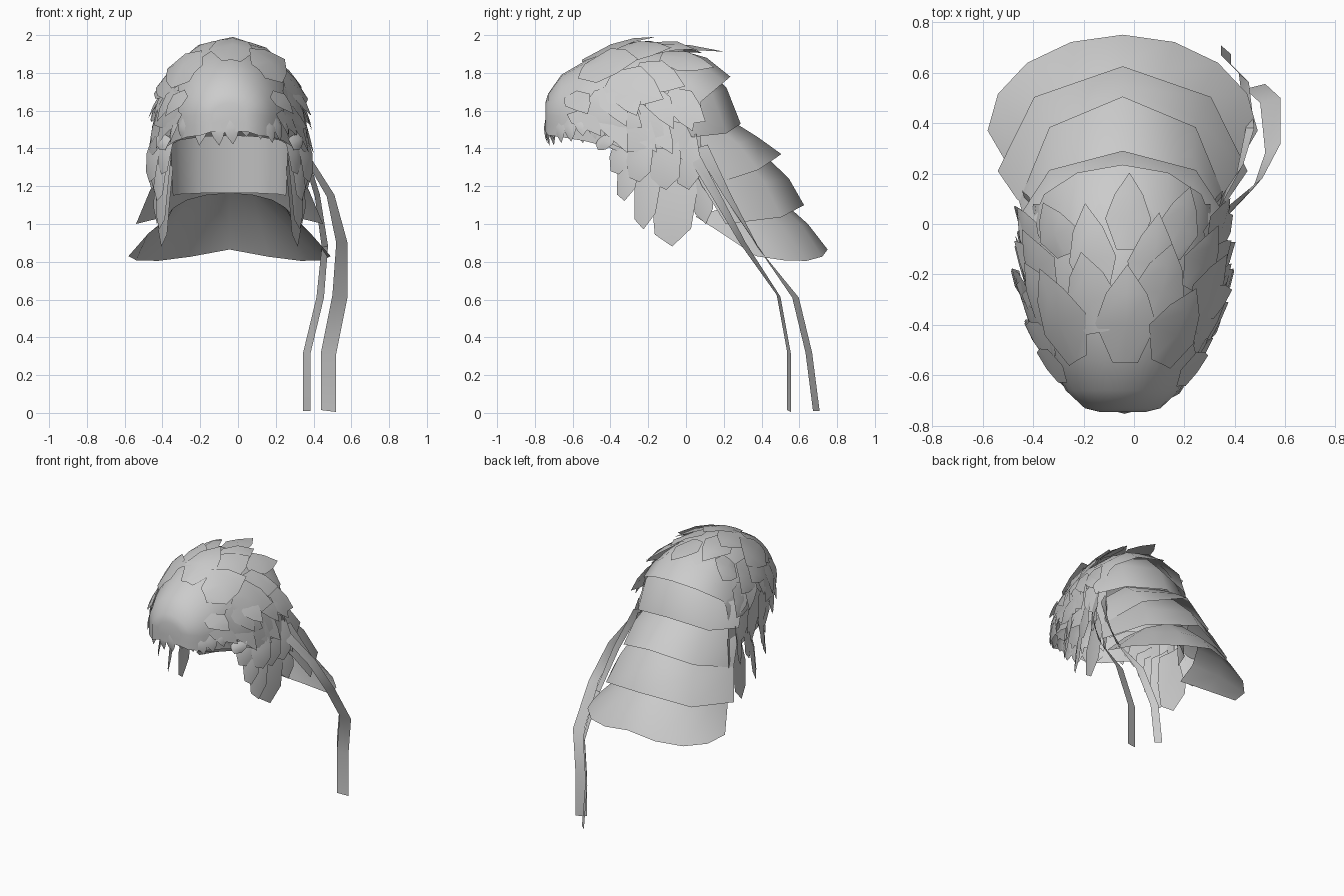
import bpy, bmesh, math, random
from mathutils import Vector

if "Cube" in bpy.data.objects:
    bpy.data.objects.remove(bpy.data.objects["Cube"], do_unlink=True)
random.seed(4)
AXIS = -0.045  # x of the hood's plane of symmetry

grey = bpy.data.materials.new("plain grey")
grey.use_nodes = True
grey.diffuse_color = (0.6, 0.6, 0.6, 1)
grey.node_tree.nodes["Principled BSDF"].inputs["Base Color"].default_value = (0.6, 0.6, 0.6, 1)


def finish(bm, name, x=AXIS):
    bmesh.ops.remove_doubles(bm, verts=bm.verts, dist=0.0005)
    bmesh.ops.recalc_face_normals(bm, faces=bm.faces)
    mesh = bpy.data.meshes.new(name)
    bm.to_mesh(mesh)
    bm.free()
    mesh.materials.append(grey)
    ob = bpy.data.objects.new(name, mesh)
    ob.location.x = x
    bpy.context.collection.objects.link(ob)
    bpy.ops.object.select_all(action='DESELECT')
    ob.select_set(True)
    bpy.context.view_layer.objects.active = ob
    bpy.ops.object.shade_smooth_by_angle(angle=math.radians(50))


def loft(bm, rows):
    grid = [[bm.verts.new(p) for p in row] for row in rows]
    for r0, r1 in zip(grid, grid[1:]):
        for i in range(len(r0) - 1):
            bm.faces.new((r0[i], r0[i + 1], r1[i + 1], r1[i]))
    return grid


# Hood sections: y, half width, top z, widest z, bottom z
SECTIONS = [
    (-0.745, 0.09, 1.64, 1.58, 1.49),
    (-0.73, 0.15, 1.69, 1.58, 1.47),
    (-0.66, 0.225, 1.79, 1.57, 1.46),
    (-0.54, 0.285, 1.86, 1.57, 1.44),
    (-0.42, 0.33, 1.92, 1.56, 1.41),
    (-0.25, 0.365, 1.95, 1.55, 1.34),
    (-0.05, 0.375, 1.935, 1.53, 1.30),
    (0.08, 0.355, 1.88, 1.53, 1.34),
]


def surf(y, a):
    """Point on the hood: y along it, a from -1 to 1 across it."""
    k = 0
    while k < len(SECTIONS) - 2 and y > SECTIONS[k + 1][0]:
        k += 1
    s0, s1 = SECTIONS[k], SECTIONS[k + 1]
    f = (y - s0[0]) / (s1[0] - s0[0])
    _, w, top, mid, bottom = [p + (q - p) * f for p, q in zip(s0, s1)]
    ang = max(-1, min(1, a / 0.75)) * math.pi / 2
    drop = max(0, abs(a) - 0.75) / 0.25 * (mid - bottom)
    return Vector((w * math.sin(ang), y, mid + (top - mid) * max(0, math.cos(ang)) ** 1.12 - drop))


def lifted(y, a, h):
    e = 0.02
    p = surf(y, a)
    n = (surf(y + e, a) - surf(y - e, a)).cross(surf(y, a + e) - surf(y, a - e)).normalized()
    if n.dot(p - Vector((0, -0.2, 1.5))) < 0:
        n = -n
    p += n * h
    p.z = min(p.z, 2.0)
    return p


POINTED = ((0, 0.5), (0.4, 1), (0.72, 0.6), (1, 0))
BLUNT = ((0, 0.8), (0.4, 1), (0.82, 0.8), (1, 0))


def leaf(bm, point, shape=POINTED):
    """Feather outline; point(t, side) gives its surface."""
    loft(bm, [[point(t, k * w) for k in (-1, 0, 1)] for t, w in shape])


def plate(bm, base, tip, half, shape):
    base, tip, half = Vector(base), Vector(tip), Vector(half)
    out = (tip - base).cross(half).normalized()
    if out.dot(Vector((base.x, base.y + 0.2, 0))) < 0:
        out = -out
    leaf(bm, lambda t, s: base.lerp(tip, t) + half * s
         + out * (0.012 * (1 - abs(s)) + 0.015 * math.sin(t * math.pi)), shape)


# Hood shell with a rounded brow
bm = bmesh.new()
across = [i / 8 for i in range(-8, 9)]
grid = loft(bm, [[surf(s[0], a) for a in across] for s in SECTIONS])
bm.faces.new(grid[0])
finish(bm, "hood_shell")

# Overlapping feathers on the crown and cheeks
bm = bmesh.new()
# base y, count, reach across, length, half width, lift
ROWS = [
    (-0.54, 5, 0.58, 0.38, 0.165, 0.040),
    (-0.42, 6, 0.72, 0.34, 0.140, 0.045),
    (-0.28, 6, 0.66, 0.32, 0.120, 0.050),
    (-0.13, 5, 0.56, 0.26, 0.110, 0.055),
]
for y0, count, reach, length, half, lift in ROWS:
    for i in range(count):
        a0 = reach * (2 * i / (count - 1) - 1) + random.uniform(-0.03, 0.03)
        yb = y0 + random.uniform(-0.015, 0.03)
        dy = length * (1 - 0.5 * abs(a0)) * random.uniform(0.85, 1.15)
        da = 0.32 * a0
        h = lift * random.uniform(0.7, 1.2)
        leaf(bm, lambda t, s: lifted(yb + dy * t - half * s * a0 * 0.8, a0 + da * t + half * s,
                                     0.006 + h * t + 0.008 * (1 - abs(s))))
# Smaller cheek feathers pointing down
for side in (-1, 1):
    for y0 in (-0.58, -0.46, -0.34, -0.22, -0.09):
        for a0 in (0.5, 0.7):
            yb = y0 + random.uniform(-0.03, 0.03)
            dy, da = random.uniform(0.08, 0.17), random.uniform(0.2, 0.3)
            h = random.uniform(0.03, 0.07)
            leaf(bm, lambda t, s: lifted(yb + dy * t + 0.065 * s, side * (a0 + da * t - 0.04 * s),
                                         0.006 + h * t))
finish(bm, "crown_feathers")

# Fringe of short feathers along the brow
bm = bmesh.new()
for i in range(13):
    phi = math.radians(-84 + 14 * i)
    sx, cy = math.sin(phi), math.cos(phi)
    base = (0.28 * sx, -0.46 - 0.27 * cy, 1.57)
    tip = (0.30 * sx + random.uniform(-0.025, 0.025), -0.45 - 0.27 * cy,
           1.445 + random.uniform(-0.03, 0.03))
    plate(bm, base, tip, (0.045 * cy, 0.045 * sx, 0), POINTED)
finish(bm, "brow_fringe")

# Hanging feathers beside the face: base y, z, tip y, z, half width
HANGING = [
    (-0.05, 1.32, -0.07, 0.88, 0.12),
    (-0.18, 1.36, -0.22, 0.97, 0.07),
    (-0.28, 1.40, -0.32, 1.12, 0.06),
    (-0.33, 1.45, -0.35, 1.26, 0.06),
    (-0.42, 1.47, -0.42, 1.39, 0.05),
    (0.06, 1.38, 0.11, 1.00, 0.06),
    (-0.12, 1.46, -0.10, 1.18, 0.09),
    (0.00, 1.46, 0.02, 1.18, 0.07),
    (-0.24, 1.44, -0.24, 1.22, 0.07),
]
bm = bmesh.new()
for side in (-1, 1):
    for k, (yb, zb, yt, zt, half) in enumerate(HANGING):
        x = 0.32 + 0.012 * (k % 3) + (0.04 if k > 5 else 0)
        plate(bm, (side * x, yb, zb), (side * (x + 0.03), yt, zt), (side * 0.03, half, 0.02), BLUNT)
finish(bm, "side_feathers")


# Back cape tiers, each lofted through arcs
def arc(half, side_y, side_z, mid_y, mid_z, n, dip=0):
    pts = []
    for i in range(n + 1):
        a = math.pi * (i / n - 0.5)
        c = math.cos(a)
        pts.append((half * math.sin(a), side_y + (mid_y - side_y) * c,
                    side_z + (mid_z - side_z) * c - dip * abs(math.sin(2 * a))))
    return pts


# Arcs: half width, side y, side z, middle y, middle z, segments, dip
TIERS = {
    "cape_tier_1": [(0.33, -0.16, 1.62, -0.10, 1.94, 6), (0.36, -0.08, 1.61, 0.11, 1.88, 6),
                    (0.36, 0.00, 1.58, 0.235, 1.78, 6)],
    "cape_tier_2": [(0.32, -0.15, 1.68, 0.08, 1.86, 4), (0.39, -0.04, 1.60, 0.215, 1.72, 4),
                    (0.41, 0.03, 1.46, 0.29, 1.53, 4, 0.03)],
    "cape_tier_3": [(0.34, -0.05, 1.45, 0.22, 1.56, 4), (0.39, 0.02, 1.34, 0.38, 1.46, 4),
                    (0.41, 0.09, 1.19, 0.505, 1.37, 4, 0.03)],
    "cape_tier_4": [(0.33, 0.02, 1.32, 0.36, 1.42, 4), (0.42, 0.10, 1.18, 0.545, 1.24, 4),
                    (0.495, 0.21, 1.00, 0.625, 1.10, 4, 0.035)],
    "cape_tier_5": [(0.32, 0.05, 1.04, 0.46, 1.165, 8), (0.43, 0.19, 0.95, 0.645, 1.00, 8),
                    (0.535, 0.37, 0.83, 0.75, 0.865, 8, 0.05)],
    "neck_lining": [(0.31, 0.03, 1.42, 0.23, 1.47, 6), (0.30, 0.05, 1.15, 0.28, 1.165, 6)],
}
for name, arcs in TIERS.items():
    bm = bmesh.new()
    loft(bm, [arc(*a) for a in arcs])
    finish(bm, name)


# Two long ribbons trailing on the left
def ribbon(name, path, start, end):
    bm = bmesh.new()
    rows = []
    for i, p in enumerate(path):
        half = Vector(start).lerp(Vector(end), min(1, i / 3)) / 2
        rows.append((Vector(p) - half, Vector(p) + half))
    loft(bm, rows)
    finish(bm, name, 0)


ribbon("narrow_ribbon",
       [(0.34, 0.08, 1.41), (0.42, 0.22, 1.15), (0.46, 0.38, 0.88), (0.435, 0.58, 0.61),
        (0.365, 0.65, 0.32), (0.365, 0.69, 0.01)],
       (0.02, 0.07, 0.02), (0.04, -0.035, 0))
ribbon("wide_ribbon",
       [(0.35, 0.03, 1.38), (0.49, 0.16, 1.15), (0.55, 0.30, 0.90), (0.54, 0.49, 0.62),
        (0.48, 0.545, 0.32), (0.48, 0.545, 0.01)],
       (0.02, 0.06, 0.02), (0.08, 0.02, -0.01))
